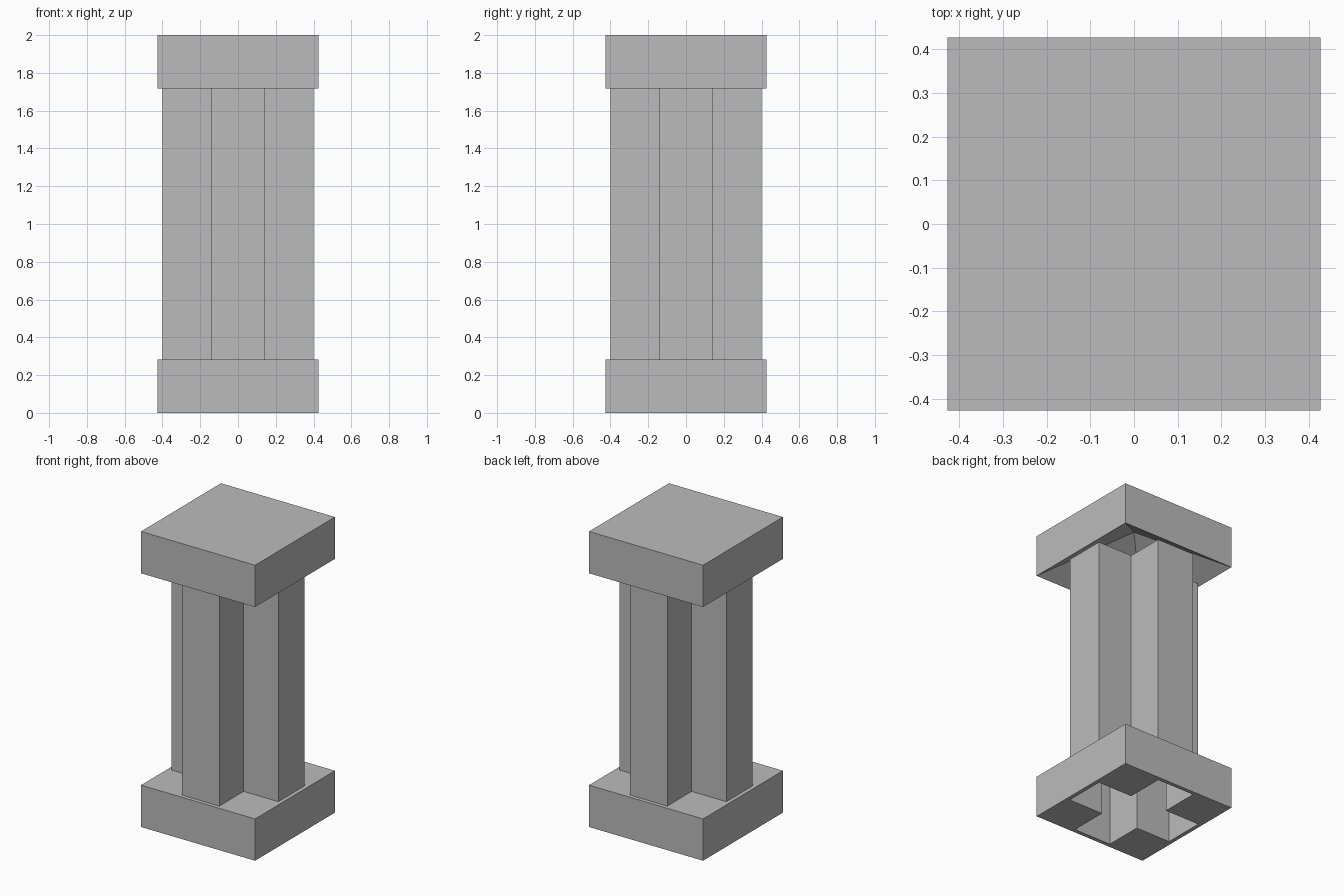
import bpy, bmesh

HALF, ARM, CORE = 0.427, 0.40, 0.14
BLOCK, TOP = 0.283, 2.0

old = bpy.data.objects.get("Cube")
if old:
    bpy.data.objects.remove(old)

stone = bpy.data.materials.new("grey_stone")
stone.use_nodes = True
stone.diffuse_color = (0.5, 0.5, 0.5, 1)
stone.node_tree.nodes["Principled BSDF"].inputs["Base Color"].default_value = (0.5, 0.5, 0.5, 1)


def finish(name, bm):
    mesh = bpy.data.meshes.new(name)
    bm.to_mesh(mesh)
    bm.free()
    mesh.materials.append(stone)
    obj = bpy.data.objects.new(name, mesh)
    bpy.context.collection.objects.link(obj)
    return obj


def square(s):
    return [(s, s), (-s, s), (-s, -s), (s, -s)]


def cross():
    points, x = [], [(ARM, CORE), (CORE, CORE), (CORE, ARM)]
    for turn in range(4):
        points += x
        x = [(-b, a) for a, b in x]
    return points


def loop(bm, outline, z):
    return [bm.verts.new((x, y, z)) for x, y in outline]


def walls(bm, low, high):
    for i in range(len(low)):
        j = (i + 1) % len(low)
        bm.faces.new((low[i], low[j], high[j], high[i]))


def prism(name, outline, z0, z1, capped):
    bm = bmesh.new()
    low, high = loop(bm, outline, z0), loop(bm, outline, z1)
    walls(bm, low, high)
    if capped:
        bm.faces.new(low[::-1])
        bm.faces.new(high)
    return finish(name, bm)


# Square base with a cross-shaped opening through it
base = prism("base_block", square(HALF), 0, BLOCK, True)
cutter = prism("base_cutter", cross(), -0.1, BLOCK + 0.1, True)
cutter.hide_render = True
cutter.hide_set(True)
cut = base.modifiers.new("cross_opening", 'BOOLEAN')
cut.operation, cut.solver, cut.object = 'DIFFERENCE', 'EXACT', cutter
dg = bpy.context.evaluated_depsgraph_get()
base.data = bpy.data.meshes.new_from_object(base.evaluated_get(dg))
base.modifiers.clear()
bpy.data.objects.remove(cutter)

# Hollow cross-section shaft, open at both ends
prism("shaft", cross(), BLOCK, TOP - BLOCK, False)

# Square cap, hollowed underneath to a point
bm = bmesh.new()
low, high = loop(bm, square(HALF), TOP - BLOCK), loop(bm, square(HALF), TOP)
walls(bm, low, high)
bm.faces.new(high)
peak = bm.verts.new((0, 0, TOP - 0.002))
for i in range(4):
    bm.faces.new((low[(i + 1) % 4], low[i], peak))
finish("cap_block", bm)
